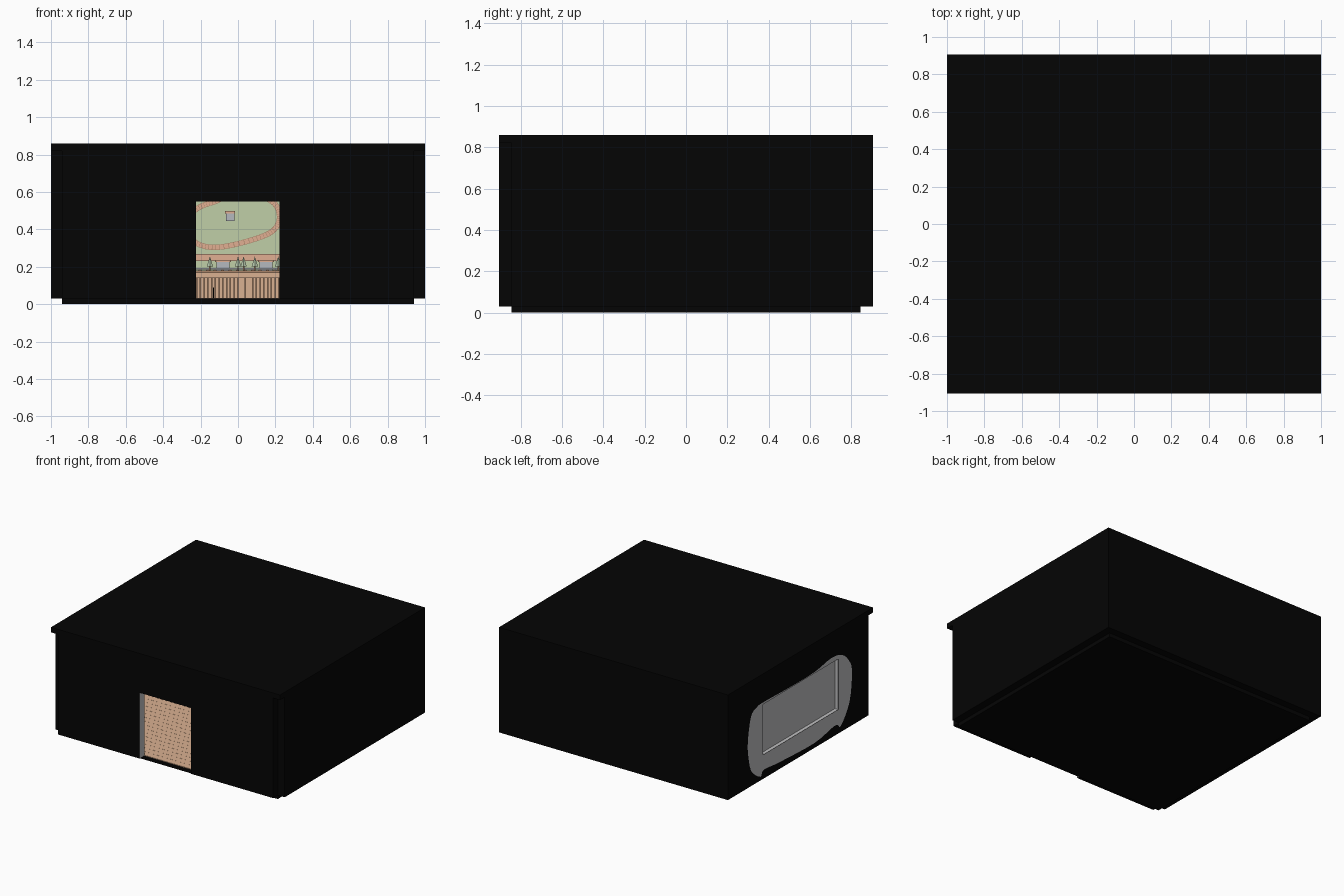
import bpy, bmesh, math, random
from mathutils import Vector

if "Cube" in bpy.data.objects:
    bpy.data.objects.remove(bpy.data.objects["Cube"])

random.seed(4)


def material(name, rgb):
    m = bpy.data.materials.new(name)
    m.diffuse_color = (*rgb, 1)
    m.use_nodes = True
    m.node_tree.nodes["Principled BSDF"].inputs["Base Color"].default_value = m.diffuse_color
    return m


BLACK = material("black", (0.0015, 0.0015, 0.0015))
GREY = material("grey", (0.52, 0.52, 0.53))
TAN = material("tan wood", (0.70, 0.44, 0.285))
BROWN = material("brown wood", (0.40, 0.23, 0.14))
GREEN = material("soft green", (0.53, 0.62, 0.39))
PINE = material("pine green", (0.45, 0.56, 0.40))
SALMON = material("salmon", (0.75, 0.43, 0.29))
STONE = material("blue grey", (0.46, 0.48, 0.52))


def add_box(bm, x0, x1, y0, y1, z0, z1, mat=0):
    v = [bm.verts.new((x, y, z)) for x in (x0, x1) for y in (y0, y1) for z in (z0, z1)]
    for f in ((0, 1, 3, 2), (4, 6, 7, 5), (0, 4, 5, 1), (2, 3, 7, 6), (0, 2, 6, 4), (1, 5, 7, 3)):
        bm.faces.new([v[i] for i in f]).material_index = mat


def to_object(name, bm, *mats):
    me = bpy.data.meshes.new(name)
    bm.to_mesh(me)
    bm.free()
    for m in mats:
        me.materials.append(m)
    bpy.context.collection.objects.link(bpy.data.objects.new(name, me))


def boxes(name, items, *mats, paint=None):
    bm = bmesh.new()
    for b in items:
        add_box(bm, *b)
    bmesh.ops.recalc_face_normals(bm, faces=bm.faces)
    if paint:
        for f in bm.faces:
            f.material_index = int(paint(f.calc_center_median(), f.normal))
    to_object(name, bm, *mats)


def smooth_loop(points, steps):
    """Closed smooth curve through 2D points."""
    P = [Vector(p) for p in points]
    out = []
    for i in range(len(P)):
        a, b, c, d = (P[(i + k - 1) % len(P)] for k in range(4))
        for s in range(steps):
            t = s / steps
            out.append(.5 * (2 * b + (c - a) * t + (2 * a - 5 * b + 4 * c - d) * t * t
                             + (3 * b - a - 3 * c + d) * t ** 3))
    return out


# shell: floor slab, roof, back and right walls (grey on the inside)
boxes("floor_slab", [(-.94, .94, -.846, .846, 0, .03)], BLACK)
boxes("roof", [(-1, 1, -.905, .905, .82, .86)], BLACK)
boxes("back_wall", [(-.94, .94, .846, .905, .03, .82)], BLACK, GREY,
      paint=lambda c, n: n.y < -.5)
boxes("right_wall", [(.94, 1, -.846, .905, .03, .82)], BLACK, GREY,
      paint=lambda c, n: n.x < -.5)

# front wall around the doorway, grey reveals
boxes("front_wall", [(-.94, -.225, -.905, -.846, .03, .82),
                     (.222, .94, -.905, -.846, .03, .82),
                     (-.225, .222, -.905, -.846, .55, .82)], BLACK, GREY,
      paint=lambda c, n: n.y > .5 or (abs(c.x) < .3 and n.y > -.5))

# left wall around the window, grey reveals
WY, WZ0, WZ1 = .47, .22, .62
boxes("left_wall", [(-1, -.94, -.846, -WY, .03, .82), (-1, -.94, WY, .905, .03, .82),
                    (-1, -.94, -WY, WY, .03, WZ0), (-1, -.94, -WY, WY, WZ1, .82)],
      BLACK, GREY,
      paint=lambda c, n: n.x > .5 or (n.x > -.5 and abs(c.y) < .48 and WZ0 - .01 < c.z < WZ1 + .01))
boxes("window_pane", [(-.972, -.965, -WY, WY, WZ0, WZ1)], GREY)

# grey rounded patch on the outside, with the window left open
outline = smooth_loop([(.66, .39), (.62, .58), (.55, .625), (.47, .636), (.14, .628), (-.17, .63),
                       (-.38, .66), (-.515, .635), (-.60, .56), (-.64, .46), (-.61, .23),
                       (-.5, .08), (-.43, .11), (-.17, .07), (.26, .085), (.46, .10),
                       (.50, .06), (.61, .14), (.65, .26)], 4)
bm = bmesh.new()
window = [(-WY, WZ0), (WY, WZ0), (WY, WZ1), (-WY, WZ1)]
edges = []
for loop in (outline, window):
    vs = [bm.verts.new((-1.002, y, z)) for y, z in loop]
    edges += [bm.edges.new((vs[i - 1], vs[i])) for i in range(len(vs))]
bmesh.ops.triangle_fill(bm, edges=edges, use_beauty=True, normal=(-1, 0, 0))
for f in bm.faces:
    f.normal_update()
    if f.normal.x > 0:
        f.normal_flip()
to_object("window_surround", bm, GREY)

# floor planks
n = 32
w = 1.692 / n
boxes("floor_planks", [(-.94, .94, -.846 + i * w, -.846 + (i + 1) * w - .001, .03, .034)
                       for i in range(n)], TAN)

# layout table: deck, slatted front, trims
TY = .36
boxes("table_deck", [(-.94, .94, TY, .846, .155, .18)], BROWN, GREEN,
      paint=lambda c, n: n.z > .5)
boxes("table_slats", [(-.94 + i * .02, -.9225 + i * .02, TY + .01, TY + .02, .034, .14)
                      for i in range(94)], TAN)
boxes("table_back_panel", [(-.94, .94, TY + .02, TY + .03, .034, .155)], BROWN)
boxes("table_trim", [(-.94, .94, TY - .01, TY + .02, .14, .168)], TAN)

# thin dark post in front of the table
boxes("post", [(-.133, -.127, TY - .02, TY, .034, .09)], BLACK)

# railway line on the table
rail = [(-.93, .93, y, y + .008, .186, .194) for y in (.46, .50, .60, .64)]
boxes("rails", rail, STONE)
boxes("sleepers", [(-.93 + i * .04, -.915 + i * .04, y, y + .07, .18, .186)
                   for i in range(47) for y in (.45, .59)], BROWN)

# trees
bm = bmesh.new()
xs = [-.15, 0, .03, .09, .215] + [s * (.3 + .08 * i) for i in range(8) for s in (-1, 1)]
for x in xs:
    y = random.uniform(.40, .43)
    r = bmesh.ops.create_cone(bm, cap_ends=True, segments=6, radius1=.02, radius2=0, depth=.055)
    bmesh.ops.translate(bm, verts=r["verts"], vec=(x, y, .2275))
    add_box(bm, x - .004, x + .004, y - .004, y + .004, .18, .20, 1)
bmesh.ops.recalc_face_normals(bm, faces=bm.faces)
to_object("trees", bm, PINE, BROWN)

# little houses behind the tracks
hx = [-.75, -.45, -.08, .15, .5, .8]
boxes("houses", [(x - .035, x + .035, .70, .76, .18, .225) for x in hx], STONE)
boxes("house_roofs", [(x - .042, x + .042, .692, .768, .225, .237) for x in hx], SALMON)

# green hillside board on the back wall with a border strip
boxes("hillside_board", [(-.94, .94, .825, .846, .18, .82)], GREEN)
boxes("board_border", [(-.94, .94, .815, .825, .23, .268)], SALMON)

# winding path: closed smooth loop with cross pieces
path = smooth_loop([(-.30, .42), (-.22, .325), (-.1, .305), (.08, .345), (.19, .395),
                    (.222, .47), (.18, .55), (.02, .60), (-.12, .55), (-.22, .51)], 7)


def ribbon(name, half, y, mat, step):
    bm = bmesh.new()
    for i, p in enumerate(path):
        q = path[(i + 1) % len(path)]
        nrm = Vector((p.y - q.y, q.x - p.x)).normalized() * half
        q = p + (q - p) * step
        f = bm.faces.new([bm.verts.new((v.x, y, v.y)) for v in (p - nrm, q - nrm, q + nrm, p + nrm)])
        f.normal_update()
        if f.normal.y > 0:
            f.normal_flip()
    to_object(name, bm, mat)


ribbon("path_edging", .0145, .8235, BROWN, 1.05)
ribbon("hill_path", .012, .822, SALMON, 1.0)
ribbon("path_cross_pieces", .012, .820, BROWN, .12)

# small house on the hill
boxes("hill_house", [(-.065, -.02, .80, .825, .445, .485)], STONE)
boxes("hill_house_roof", [(-.07, -.015, .795, .825, .485, .497)], SALMON)
